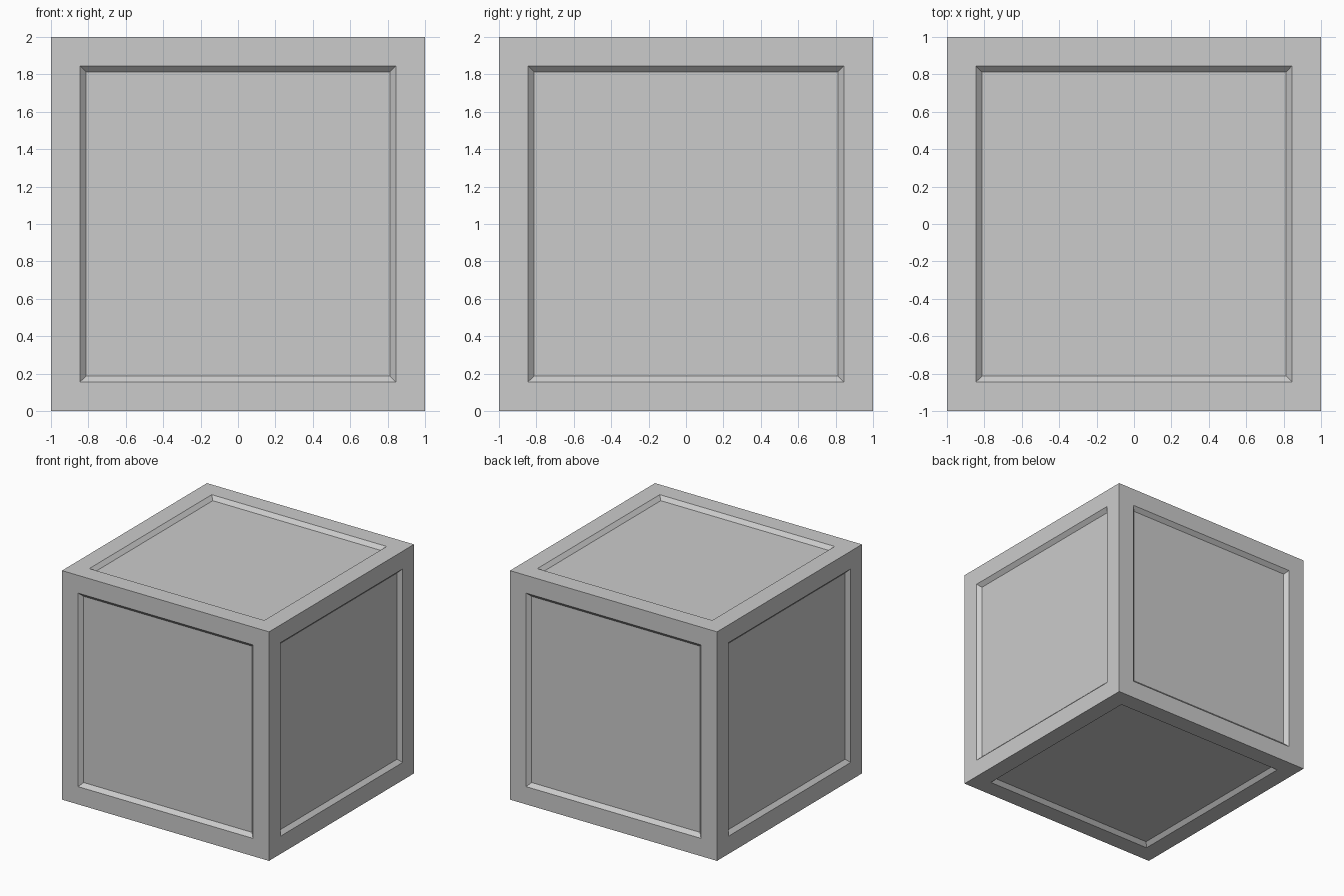
import bpy
import bmesh
from mathutils import Matrix

if "Cube" in bpy.data.objects:
    bpy.data.objects.remove(bpy.data.objects["Cube"])

BORDER = 0.155   # flat frame width around each panel
BEVEL = 0.032    # width of the sloped panel edge
DEPTH = 0.032    # panel recess

# Cube standing on the ground
bm = bmesh.new()
bmesh.ops.create_cube(bm, size=2, matrix=Matrix.Translation((0, 0, 1)))
panels = bm.faces[:]

# Flat frame, then sloped edge down to the recessed panel on all six sides
bmesh.ops.inset_individual(bm, faces=panels, thickness=BORDER, use_even_offset=True)
bmesh.ops.inset_individual(bm, faces=panels, thickness=BEVEL, depth=-DEPTH,
                           use_even_offset=True)

mesh = bpy.data.meshes.new("panelled_crate")
bm.to_mesh(mesh)
bm.free()
crate = bpy.data.objects.new("panelled_crate", mesh)
bpy.context.collection.objects.link(crate)
